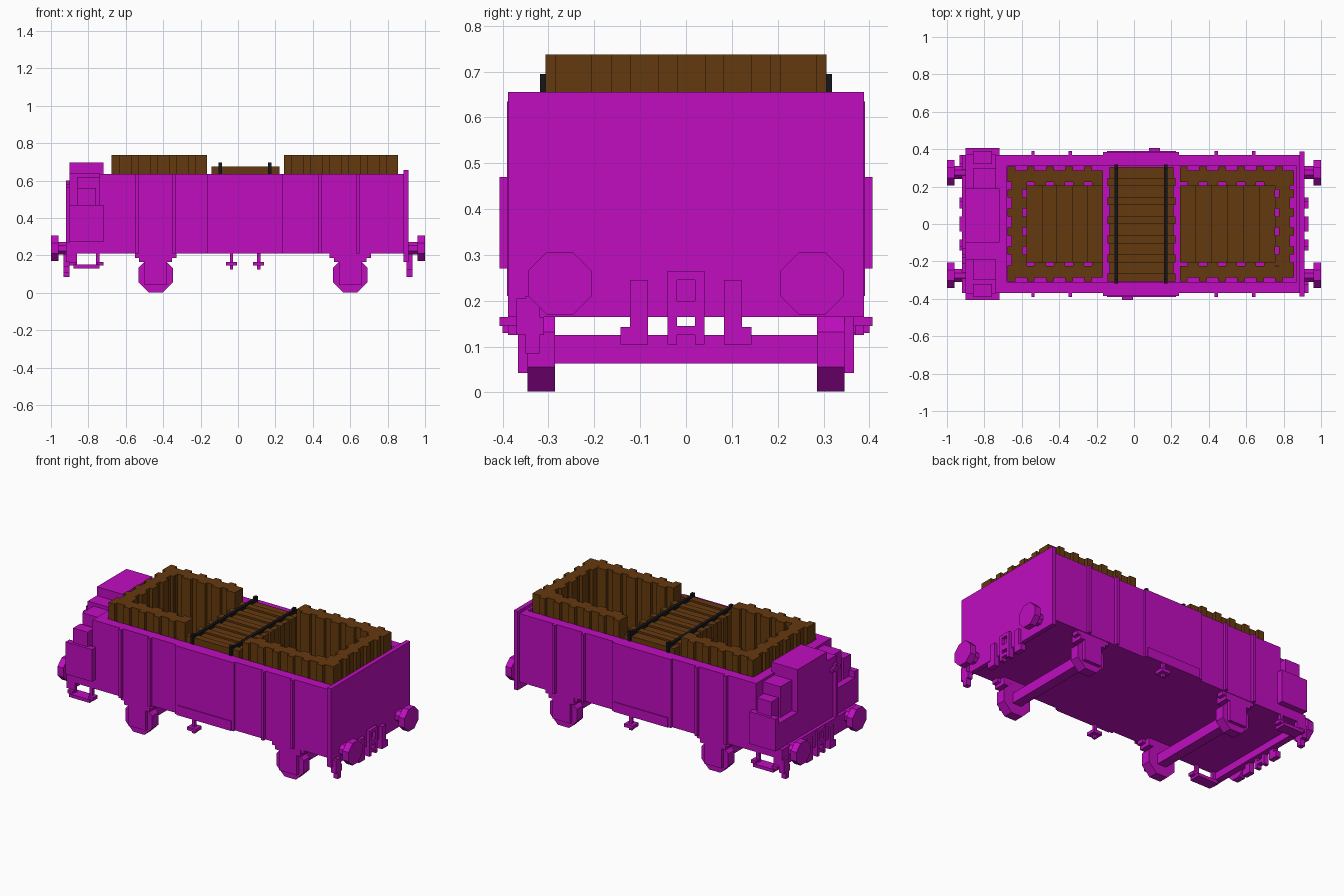
import bpy, bmesh, math
from mathutils import Matrix

cube = bpy.data.objects.get("Cube")
if cube:
    bpy.data.objects.remove(cube, do_unlink=True)


def material(name, rgb):
    m = bpy.data.materials.new(name)
    m.use_nodes = True
    m.diffuse_color = (*rgb, 1)
    m.node_tree.nodes["Principled BSDF"].inputs["Base Color"].default_value = (*rgb, 1)
    return m


MAGENTA = material("magenta paint", (0.53, 0.004, 0.53))
BROWN = material("brown timber", (0.13, 0.042, 0.0045))
BLACK = material("black strap", (0.008, 0.008, 0.011))


def finish(name, bm, mat):
    me = bpy.data.meshes.new(name)
    bm.to_mesh(me)
    bm.free()
    me.materials.append(mat)
    ob = bpy.data.objects.new(name, me)
    bpy.context.collection.objects.link(ob)
    return ob


def add_box(bm, x0, x1, y0, y1, z0, z1):
    m = Matrix.Translation(((x0 + x1) / 2, (y0 + y1) / 2, (z0 + z1) / 2))
    bmesh.ops.create_cube(bm, size=1, matrix=m @ Matrix.Diagonal((x1 - x0, y1 - y0, z1 - z0, 1)))


def boxes(name, items, mat=MAGENTA, mirror_y=False):
    """One object from (x0, x1, y0, y1, z0, z1) boxes, optionally repeated at -y."""
    bm = bmesh.new()
    for x0, x1, y0, y1, z0, z1 in items:
        add_box(bm, x0, x1, y0, y1, z0, z1)
        if mirror_y:
            add_box(bm, x0, x1, -y1, -y0, z0, z1)
    return finish(name, bm, mat)


def octagon(bm, centre, radius, depth, axis):
    rot = Matrix.Rotation(math.pi / 2, 4, 'Y' if axis == 'x' else 'X')
    bmesh.ops.create_cone(bm, cap_ends=True, segments=8, radius1=radius, radius2=radius, depth=depth,
                          matrix=Matrix.Translation(centre) @ rot @ Matrix.Rotation(math.pi / 8, 4, 'Z'))


# Wagon tub
boxes("floor", [(-0.90, 0.89, -0.37, 0.37, 0.21, 0.25)])
boxes("side_walls", [(-0.74, 0.89, 0.31, 0.37, 0.21, 0.635)], mirror_y=True)
boxes("left_end_wall", [(0.87, 0.89, -0.31, 0.31, 0.25, 0.635),
                        (0.885, 0.912, -0.388, 0.388, 0.165, 0.655)])
boxes("right_end_wall", [(-0.74, -0.68, -0.31, 0.31, 0.25, 0.635)])
boxes("side_ribs", [(x - 0.009, x + 0.009, 0.37, 0.39, 0.21, 0.635)
                    for x in (-0.54, -0.34, 0.44, 0.64)], mirror_y=True)
boxes("side_doors", [(-0.165, 0.24, 0.37, 0.384, 0.21, 0.635),
                     (-0.145, 0.225, 0.384, 0.39, 0.21, 0.27)], mirror_y=True)
boxes("right_end_beam", [(-0.92, -0.88, -0.37, 0.37, 0.165, 0.27)])

# Brake cabin and platform at the right end
boxes("cabin", [(-0.90, -0.72, -0.10, 0.19, 0.25, 0.695),
                (-0.90, -0.74, -0.19, -0.10, 0.25, 0.64),
                (-0.86, -0.74, -0.30, 0.30, 0.25, 0.62),
                (-0.90, -0.74, -0.37, 0.37, 0.25, 0.43)])
boxes("platform_side_boxes", [(-0.90, -0.72, 0.37, 0.407, 0.27, 0.47),
                              (-0.86, -0.76, 0.32, 0.39, 0.43, 0.56)], mirror_y=True)
boxes("hand_brake", [(-0.92, -0.90, -0.18, -0.16, 0.25, 0.60),
                     (-0.92, -0.90, -0.21, -0.13, 0.56, 0.58)])
boxes("footboards", [(-0.88, -0.74, 0.33, 0.40, 0.13, 0.15),
                     (-0.90, -0.865, 0.35, 0.39, 0.145, 0.165),
                     (-0.755, -0.72, 0.35, 0.39, 0.145, 0.165),
                     (-0.88, -0.86, 0.35, 0.37, 0.14, 0.21),
                     (-0.76, -0.74, 0.35, 0.37, 0.14, 0.21)], mirror_y=True)

# Buffers on both ends
bm = bmesh.new()
for sx in (-1, 1):
    for sy in (-1, 1):
        y = sy * 0.275
        octagon(bm, (sx * 0.98, y, 0.238), 0.074, 0.04, 'x')
        octagon(bm, (sx * 0.93, y, 0.238), 0.037, 0.08, 'x')
finish("buffers", bm, MAGENTA)

# Coupling frame, hoses and corner steps
coupling = []
for sx in (-1, 1):
    def end(y0, y1, z0, z1, reach=0.932):
        coupling.append((min(sx * 0.90, sx * reach), max(sx * 0.90, sx * reach), y0, y1, z0, z1))
    end(-0.04, 0.04, 0.165, 0.20)
    end(-0.04, 0.04, 0.245, 0.265)
    for s in (-1, 1):
        end(*sorted((s * 0.02, s * 0.04)), 0.105, 0.265)
        end(*sorted((s * 0.083, s * 0.122)), 0.105, 0.245)
        end(*sorted((s * 0.122, s * 0.143)), 0.105, 0.143)
    end(-0.02, 0.02, 0.125, 0.145)
    end(*sorted((-sx * 0.37, -sx * 0.31)), 0.125, 0.165)
    end(*sorted((-sx * 0.35, -sx * 0.32)), 0.085, 0.21)
    end(*sorted((-sx * 0.37, -sx * 0.35)), 0.165, 0.205)
boxes("coupling_gear", coupling)

# Wheels, axles and bearing mounts
for label, x in (("right", -0.44), ("left", 0.60)):
    bm = bmesh.new()
    for s in (-1, 1):
        octagon(bm, (x, s * 0.316, 0.094), 0.1, 0.06, 'y')
    finish(label + "_wheels", bm, MAGENTA)
    boxes(label + "_axle", [(x - 0.03, x + 0.03, -0.29, 0.29, 0.063, 0.125)])
    boxes(label + "_axle_boxes", [(x - 0.06, x + 0.06, 0.34, 0.367, 0.042, 0.165),
                                  (x - 0.088, x + 0.088, 0.29, 0.367, 0.165, 0.21),
                                  (x - 0.11, x + 0.11, 0.32, 0.365, 0.187, 0.21)], mirror_y=True)

# Small valve handles under each side
for label, x, s in (("front", -0.035, -1), ("back", 0.11, 1)):
    ya, yb = sorted((s * 0.37, s * 0.388))
    yc, yd = sorted((s * 0.35, s * 0.407))
    boxes(label + "_valve", [(x - 0.009, x + 0.009, ya, yb, 0.125, 0.22),
                             (x - 0.03, x + 0.03, yc, yd, 0.145, 0.165)])


def spans(a, b):
    """Split a run into alternating wide and narrow boards."""
    out, p, i = [], a, 0
    while p < b - 0.005:
        q = min(b, p + (0.06 if i % 2 else 0.042))
        out.append((p, q, i % 2))
        p, i = q, i + 1
    return out


# Upright timber linings, each open towards the middle of the wagon
Z0, Z1 = 0.25, 0.737
for label, xa, xb, closed in (("right", -0.675, -0.165, -1), ("left", 0.245, 0.855, 1)):
    boards = []
    for p, q, k in spans(xa, xb):
        lo, hi = (0.205, 0.285) if k else (0.225, 0.307)
        boards += [(p, q, lo, hi, Z0, Z1), (p, q, -hi, -lo, Z0, Z1)]
    for p, q, k in spans(-0.265, 0.265):
        lo, hi = (0.02, 0.10) if k else (0.0, 0.08)
        x0, x1 = (xa + lo, xa + hi) if closed < 0 else (xb - hi, xb - lo)
        boards.append((x0, x1, p, q, Z0, Z1))
    boxes(label + "_timber_lining", boards, BROWN)
    ia, ib = (xa + 0.10, xb) if closed < 0 else (xa, xb - 0.10)
    n = round((ib - ia) / 0.08)
    w = (ib - ia) / n
    boxes(label + "_plank_deck", [(ia + i * w, ia + (i + 1) * w, -0.205, 0.205, 0.25, 0.29 + 0.01 * (i % 2))
                                  for i in range(n)], BROWN)

# Strapped plank stack in the middle
boxes("plank_stack", [(-0.143 + 0.012 * k, 0.223 - 0.012 * k, p, q, 0.25, 0.663 if k else 0.674)
                      for p, q, k in spans(-0.307, 0.307)], BROWN)
boxes("straps", [b for x in (-0.095, 0.17) for b in (
    (x - 0.009, x + 0.009, -0.318, 0.318, 0.66, 0.684),
    (x - 0.009, x + 0.009, 0.295, 0.318, 0.636, 0.695),
    (x - 0.009, x + 0.009, -0.318, -0.295, 0.636, 0.695))], BLACK)
